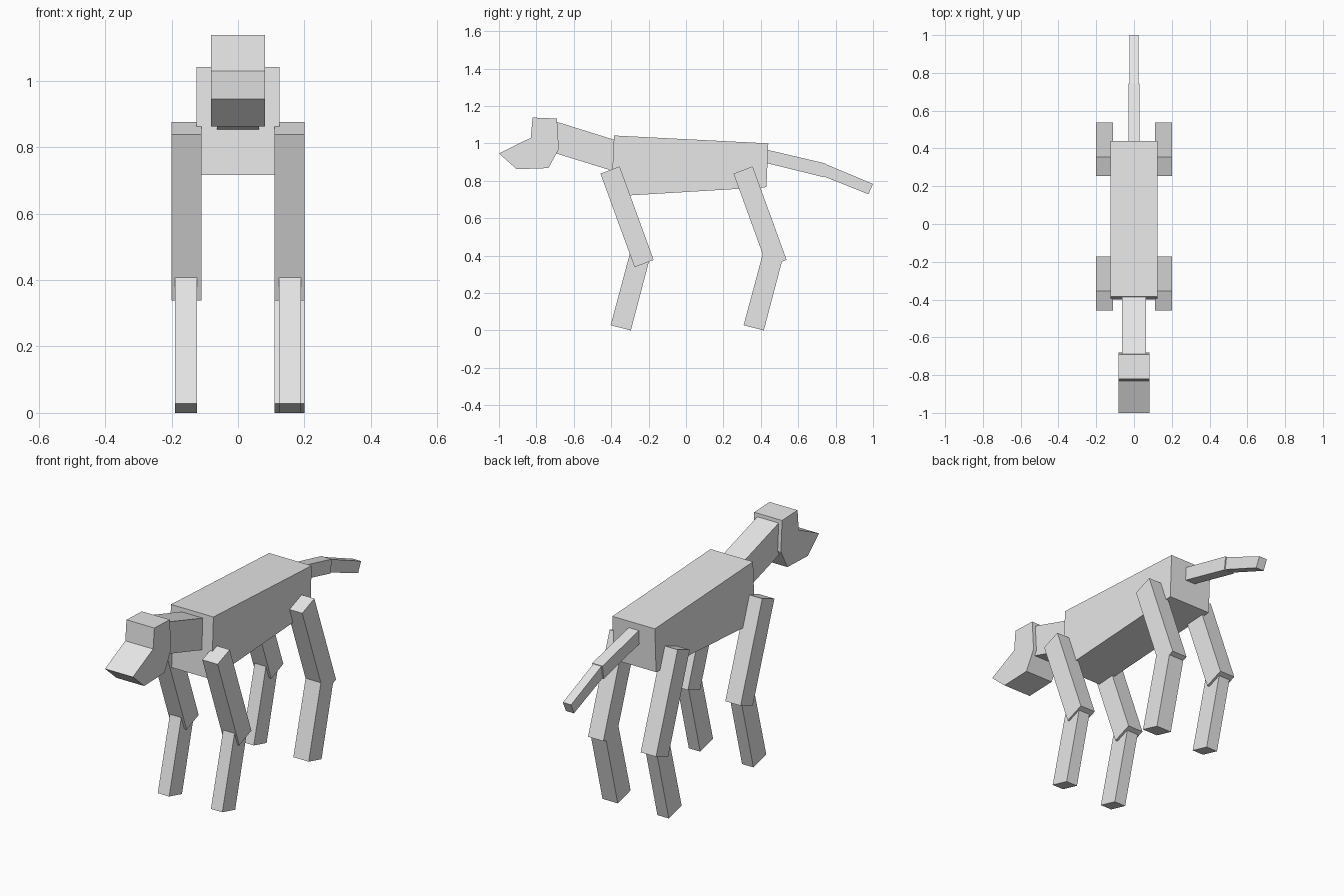
import bpy
import bmesh

cube = bpy.data.objects.get("Cube")
if cube:
    bpy.data.objects.remove(cube, do_unlink=True)

grey = bpy.data.materials.new("light_grey")
grey.use_nodes = True
grey.diffuse_color = (0.8, 0.8, 0.8, 1)
grey.node_tree.nodes["Principled BSDF"].inputs["Base Color"].default_value = (0.8, 0.8, 0.8, 1)


def slab(name, profile, x0, x1, dy=0.0):
    """Extrude a (y, z) side profile from x0 to x1."""
    bm = bmesh.new()
    face = bm.faces.new([bm.verts.new((x0, y + dy, z)) for y, z in profile])
    ext = bmesh.ops.extrude_face_region(bm, geom=[face])
    moved = [v for v in ext["geom"] if isinstance(v, bmesh.types.BMVert)]
    bmesh.ops.translate(bm, verts=moved, vec=(x1 - x0, 0, 0))
    bmesh.ops.recalc_face_normals(bm, faces=bm.faces)
    mesh = bpy.data.meshes.new(name)
    bm.to_mesh(mesh)
    bm.free()
    mesh.materials.append(grey)
    obj = bpy.data.objects.new(name, mesh)
    bpy.context.collection.objects.link(obj)
    return obj


# Body, neck and head
slab("torso", [(-0.385, 1.042), (0.44, 1.0), (0.43, 0.766), (-0.40, 0.716)], -0.125, 0.125)
slab("neck", [(-0.70, 1.118), (-0.37, 1.015), (-0.37, 0.846), (-0.70, 0.948)], -0.063, 0.063)
slab("head", [(-0.82, 1.138), (-0.69, 1.133), (-0.68, 0.97), (-0.735, 0.868),
              (-0.905, 0.862), (-1.0, 0.946), (-0.83, 1.03)], -0.082, 0.082)

# Tail in two segments
slab("tail_base", [(0.42, 0.969), (0.745, 0.893), (0.735, 0.82), (0.42, 0.897)], -0.03, 0.03)
slab("tail_tip", [(0.74, 0.892), (1.0, 0.783), (0.975, 0.728), (0.72, 0.83)], -0.024, 0.024)

# Legs: the hind legs repeat the front ones further back
upper = [(-0.457, 0.838), (-0.355, 0.877), (-0.173, 0.377), (-0.275, 0.338)]
lower = [(-0.403, 0.028), (-0.295, 0.0), (-0.194, 0.384), (-0.30, 0.411)]
for end, dy in (("front", 0.0), ("hind", 0.711)):
    for side, s in (("left", 1), ("right", -1)):
        slab(f"{end}_{side}_upper_leg", upper, s * 0.11, s * 0.2, dy)
        # The left hind shin is as thick as its thigh
        a, b = (0.11, 0.2) if (end, side) == ("hind", "left") else (0.123, 0.19)
        slab(f"{end}_{side}_lower_leg", lower, s * a, s * b, dy)
